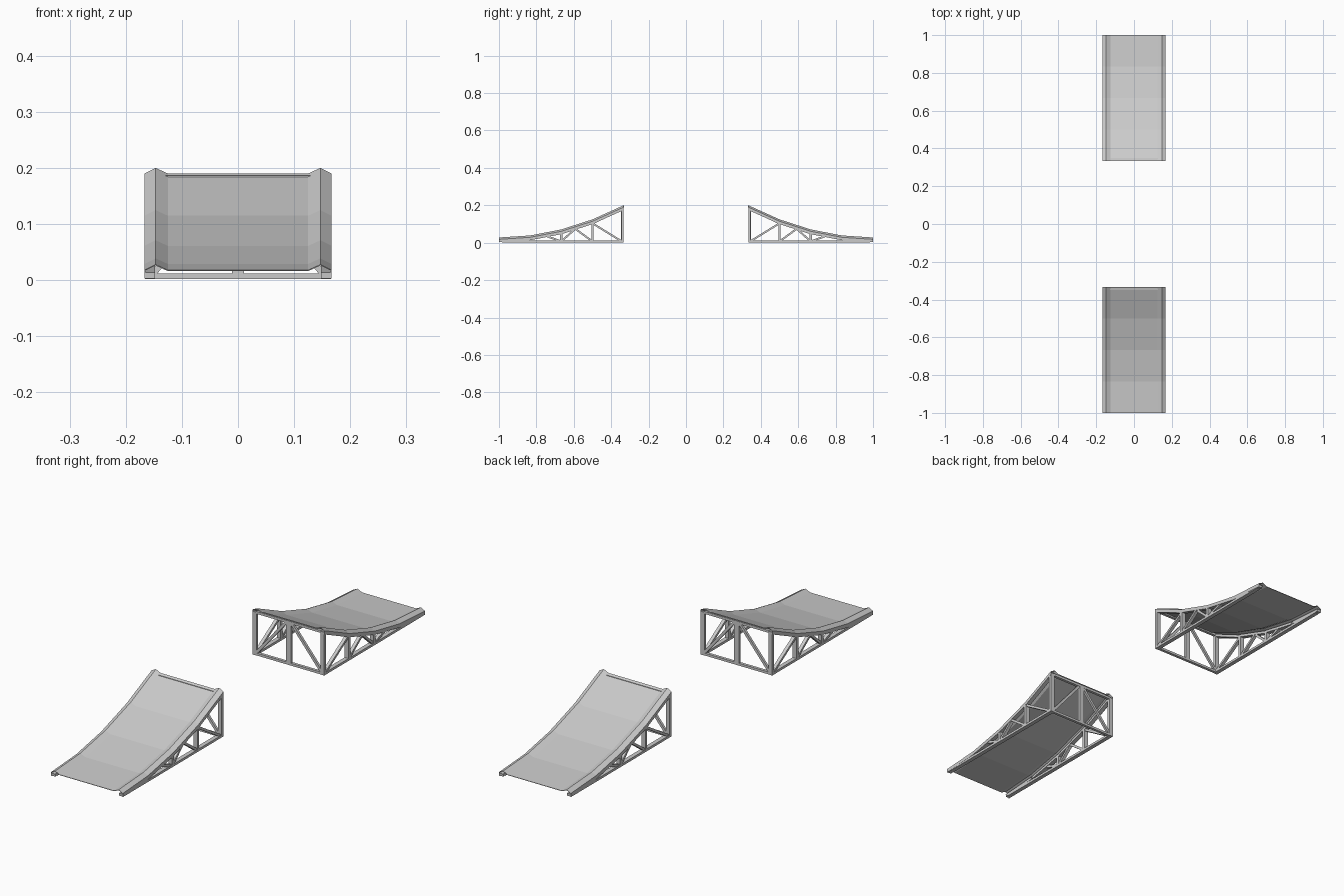
import bpy, bmesh
from mathutils import Vector, Matrix

if "Cube" in bpy.data.objects:
    bpy.data.objects.remove(bpy.data.objects["Cube"])

Z0 = 0.002                      # underside of the frame
Y0, Y1 = 1 / 3, 1.0             # tall end, low end


def deck_z(y):
    # Straight facets between five stations on a parabola
    t = (Y1 - y) / (Y1 - Y0) * 4
    i = min(int(t), 3)
    a, b = (0.018 + 0.172 * (k / 4) ** 2 for k in (i, i + 1))
    return a + (b - a) * (t - i)


def finish(name, bm, mirror_x=True):
    bmesh.ops.recalc_face_normals(bm, faces=bm.faces)
    me = bpy.data.meshes.new(name)
    bm.to_mesh(me)
    bm.free()
    ob = bpy.data.objects.new(name, me)
    bpy.context.collection.objects.link(ob)
    mod = ob.modifiers.new("both_ramps", 'MIRROR')
    mod.use_axis = (mirror_x, True, False)
    return ob


def bar(bm, a, b, w, h):
    # Square-ended bar from a to b; w is across the bar, h is in the panel depth
    a, b = Vector(a), Vector(b)
    d = (b - a).normalized()
    side = Vector((1, 0, 0)) if abs(d.x) < 0.01 else Vector((0, 1, 0))
    up = d.cross(side)
    m = Matrix((side * h, up * w, d * (b - a).length)).transposed().to_4x4()
    m.translation = (a + b) / 2
    bmesh.ops.create_cube(bm, size=1, matrix=m)


# Curved riding deck with raised, folded edges
bm = bmesh.new()
profile = [(-0.1667, -0.0155), (-0.1667, 0), (-0.147, 0.01), (-0.125, 0),
           (0.125, 0), (0.147, 0.01), (0.1667, 0), (0.1667, -0.0155)]
rows = []
for k in range(5):
    y = Y1 - (Y1 - Y0) * k / 4
    rows.append([bm.verts.new((x, y, deck_z(y - 1e-7) + z)) for x, z in profile])
for r, s in zip(rows, rows[1:]):
    for i in range(len(profile) - 1):
        bm.faces.new((r[i], r[i + 1], s[i + 1], s[i]))
deck = finish("ramp_deck", bm, mirror_x=False)
solid = deck.modifiers.new("sheet", 'SOLIDIFY')
solid.thickness = 0.002
solid.offset = -1

# Side trusses
X = 0.157
base = Z0 + 0.005
bm = bmesh.new()
bar(bm, (X, Y0, base), (X, 0.985, base), 0.01, 0.018)
for y in (Y0 + 0.006, 0.5, 2 / 3):
    bar(bm, (X, y, Z0), (X, y, deck_z(y) - 0.004), 0.012, 0.018)
for yb, yt in ((Y0 + 0.01, 0.5), (0.5, 0.592), (2 / 3, 0.592), (2 / 3, 0.745)):
    bar(bm, (X, yb, base), (X, yt, deck_z(yt) - 0.011), 0.01, 0.014)
# Lower chord following the deck edge
for k in range(4):
    ya, yb = (Y0 + (Y1 - Y0) * j / 4 for j in (k, k + 1))
    bar(bm, (X, ya + 0.004, deck_z(ya) - 0.0095),
        (X, yb - 0.002, deck_z(yb) - 0.0095), 0.011, 0.018)
finish("side_truss", bm)

# Tall end diagonals
Y = Y0 + 0.007
bm = bmesh.new()
bar(bm, (0.155, Y, base), (0.008, Y, 0.182), 0.011, 0.01)
finish("end_brace", bm)

# Tall end sill, header and centre post
bm = bmesh.new()
bar(bm, (-0.16, Y, base), (0.16, Y, base), 0.01, 0.012)
bar(bm, (-0.15, Y, 0.181), (0.15, Y, 0.181), 0.010, 0.012)
bar(bm, (0, Y, Z0), (0, Y, 0.185), 0.012, 0.022)
finish("end_frame", bm, mirror_x=False)
